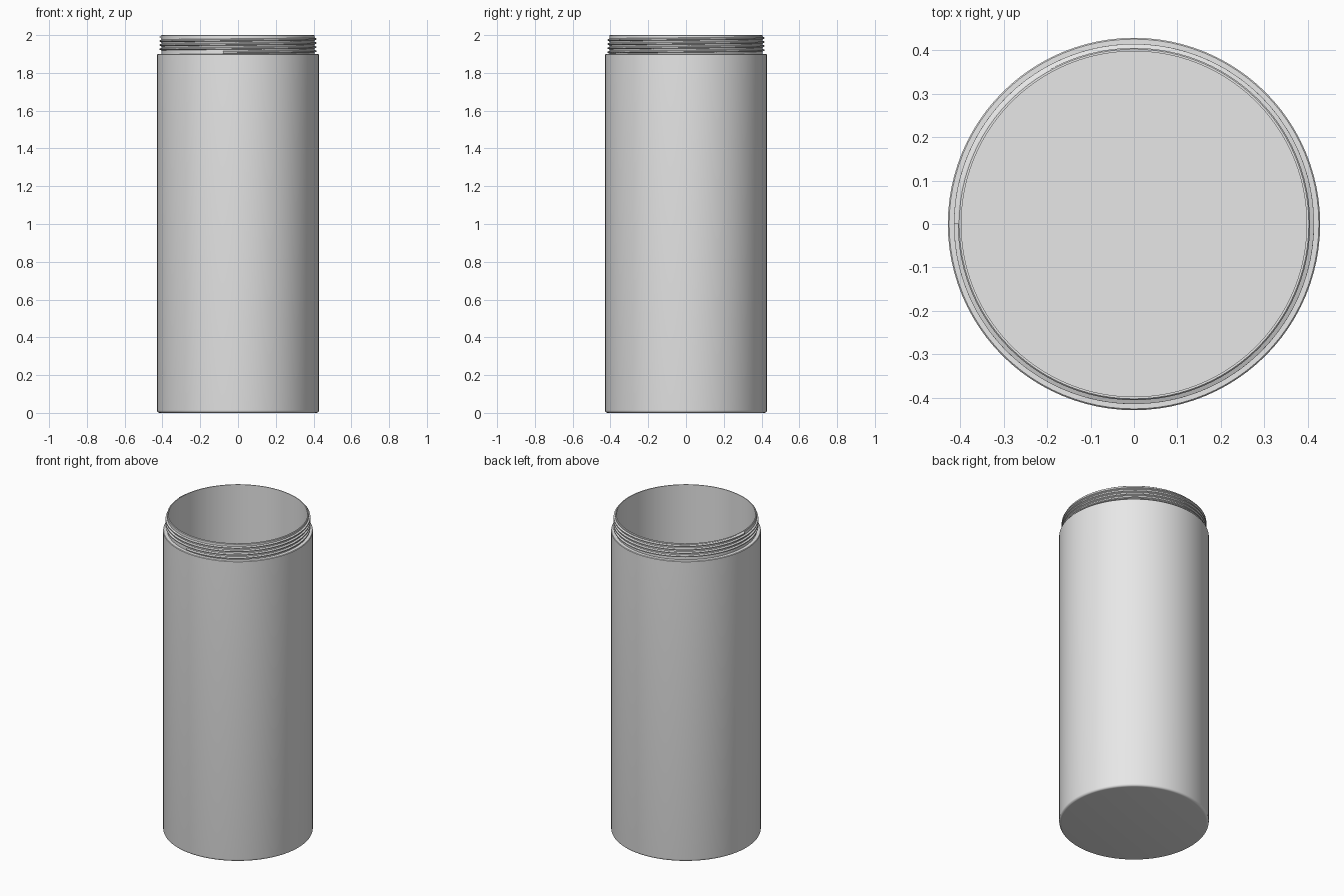
import bpy, bmesh, math

cube = bpy.data.objects.get("Cube")
if cube:
    bpy.data.objects.remove(cube, do_unlink=True)

SEGMENTS = 96
grey = bpy.data.materials.new("plain_grey")
grey.use_nodes = True
grey.diffuse_color = (0.8, 0.8, 0.8, 1)
grey.node_tree.nodes["Principled BSDF"].inputs["Base Color"].default_value = (0.8, 0.8, 0.8, 1)


def finish(bm, name):
    """Turn a bmesh into a smooth-shaded object with sharp edges kept."""
    bmesh.ops.remove_doubles(bm, verts=bm.verts, dist=1e-5)
    bmesh.ops.recalc_face_normals(bm, faces=bm.faces)
    mesh = bpy.data.meshes.new(name)
    bm.to_mesh(mesh)
    bm.free()
    mesh.materials.append(grey)
    obj = bpy.data.objects.new(name, mesh)
    bpy.context.collection.objects.link(obj)
    bpy.ops.object.select_all(action="DESELECT")
    obj.select_set(True)
    bpy.context.view_layer.objects.active = obj
    bpy.ops.object.shade_smooth_by_angle(angle=math.radians(30))


# Hollow container: outer wall, shoulder, threaded neck, inner wall and floor
R, BEVEL = 0.429, 0.014
profile = [(0, 0)]
for i in range(6):
    a = math.radians(18 * i)
    profile.append((R - BEVEL + BEVEL * math.sin(a), BEVEL - BEVEL * math.cos(a)))
profile += [(R, 1.897), (R - 0.003, 1.9), (0.406, 1.9),
            (0.406, 1.997), (0.403, 2.0), (0.398, 2.0),
            (0.398, 0.03), (0, 0.03)]
bm = bmesh.new()
verts = [bm.verts.new((r, 0, z)) for r, z in profile]
edges = [bm.edges.new(pair) for pair in zip(verts, verts[1:])]
bmesh.ops.spin(bm, geom=verts + edges, cent=(0, 0, 0), axis=(0, 0, 1),
               angle=math.tau, steps=SEGMENTS, use_merge=True)
finish(bm, "container_body")

# Helical screw thread with blunt ends, rising counter-clockwise
section = [(0.404, -0.008), (0.415, -0.003), (0.415, 0.003), (0.404, 0.008)]
start, turns, low, high = math.radians(-101), 3.78, 1.909, 1.99
steps = int(turns * SEGMENTS)
bm = bmesh.new()
rings = []
for i in range(steps + 1):
    t = i / steps
    a = start + turns * math.tau * t
    z = low + (high - low) * t
    rings.append([bm.verts.new((r * math.cos(a), r * math.sin(a), z + dz))
                  for r, dz in section])
for lower, upper in zip(rings, rings[1:]):
    for j in range(4):
        k = (j + 1) % 4
        bm.faces.new((lower[j], lower[k], upper[k], upper[j]))
bm.faces.new(rings[0])
bm.faces.new(rings[-1])
finish(bm, "screw_thread")
